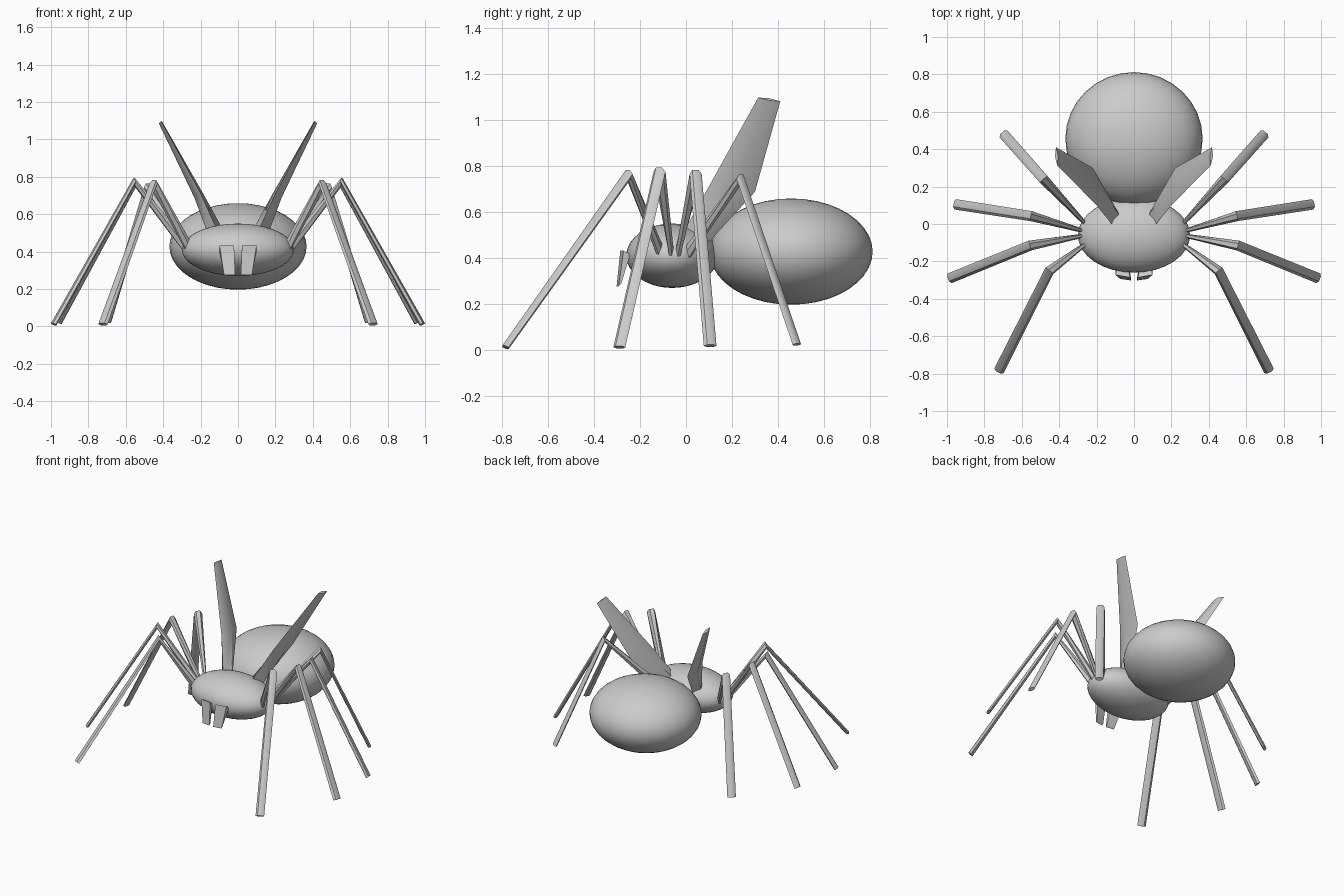
import bpy, bmesh, math
from mathutils import Vector

if "Cube" in bpy.data.objects:
    bpy.data.objects.remove(bpy.data.objects["Cube"])


def finish(obj, mirror=False):
    if mirror:
        m = obj.modifiers.new("mirror", "MIRROR")
        m.use_axis[0] = True
    bpy.ops.object.select_all(action='DESELECT')
    obj.select_set(True)
    bpy.context.view_layer.objects.active = obj
    bpy.ops.object.shade_smooth_by_angle(angle=math.radians(40))


def ellipsoid(name, loc, radii):
    bpy.ops.mesh.primitive_uv_sphere_add(segments=32, ring_count=20, radius=1, location=loc)
    obj = bpy.context.object
    obj.name = name
    obj.scale = radii
    bpy.ops.object.transform_apply(location=False, rotation=False, scale=True)
    finish(obj)


def loft(name, sections, sides, phase=0.0):
    """Skin elliptical rings given as (centre, width vector, thickness vector)."""
    bm = bmesh.new()
    rings = []
    for c, u, v in sections:
        ring = []
        for i in range(sides):
            a = phase + math.tau * i / sides
            ring.append(bm.verts.new(Vector(c) + Vector(u) * math.cos(a) + Vector(v) * math.sin(a)))
        rings.append(ring)
    for a, b in zip(rings, rings[1:]):
        for i in range(sides):
            j = (i + 1) % sides
            bm.faces.new((a[i], a[j], b[j], b[i]))
    bm.faces.new(rings[0])
    bm.faces.new(rings[-1])
    bmesh.ops.recalc_face_normals(bm, faces=bm.faces)
    me = bpy.data.meshes.new(name)
    bm.to_mesh(me)
    bm.free()
    obj = bpy.data.objects.new(name, me)
    bpy.context.collection.objects.link(obj)
    finish(obj, mirror=True)


def leg(name, hip, knee, foot):
    hip, knee, foot = Vector(hip), Vector(knee), Vector(foot)

    def across(a, b):
        d = b - a
        return Vector((-d.y, d.x, 0)).normalized()

    u1, u2 = across(hip, knee), across(knee, foot)
    um = (u1 + u2).normalized()
    v1 = u1.cross(knee - hip).normalized()
    v2 = u2.cross(foot - knee).normalized()
    vm = (v1 + v2).normalized()
    loft(name, [(hip, u1 * 0.010, v1 * 0.028),
                (knee, um * 0.027, vm * 0.022),
                (foot, u2 * 0.028, v2 * 0.013)], 6)


# Body
ellipsoid("head_body", (0, -0.06, 0.41), (0.30, 0.20, 0.14))
ellipsoid("abdomen", (0, 0.457, 0.428), (0.367, 0.355, 0.231))

# Four pairs of walking legs
leg("front_leg", (0.25, -0.10, 0.40), (0.452, -0.25, 0.765), (0.722, -0.785, 0.012))
leg("second_leg", (0.26, -0.06, 0.40), (0.555, -0.115, 0.775), (0.985, -0.29, 0.012))
leg("third_leg", (0.26, -0.04, 0.40), (0.550, 0.042, 0.765), (0.955, 0.105, 0.018))
leg("rear_leg", (0.25, -0.01, 0.40), (0.482, 0.238, 0.745), (0.698, 0.482, 0.024))

# Raised blades on the back
n = Vector((0.87, 0, -0.49))
loft("back_blade", [((0.105, 0.03, 0.47), (0.01, 0.06, -0.01), n * 0.045),
                    ((0.210, 0.20, 0.70), (0.01, 0.10, -0.012), n * 0.026),
                    ((0.414, 0.362, 1.09), (0.003, 0.048, -0.008), n * 0.010)], 4)

# Fangs
loft("fang", [((0.060, -0.20, 0.37), (0.03, 0.01, 0), (0, 0.01, 0.02)),
              ((0.060, -0.266, 0.418), (0.055, 0.01, 0), (0.0, -0.018, 0.02)),
              ((0.045, -0.292, 0.282), (0.042, 0.006, 0), (0.0, -0.008, -0.008))],
     4, math.pi / 4)
